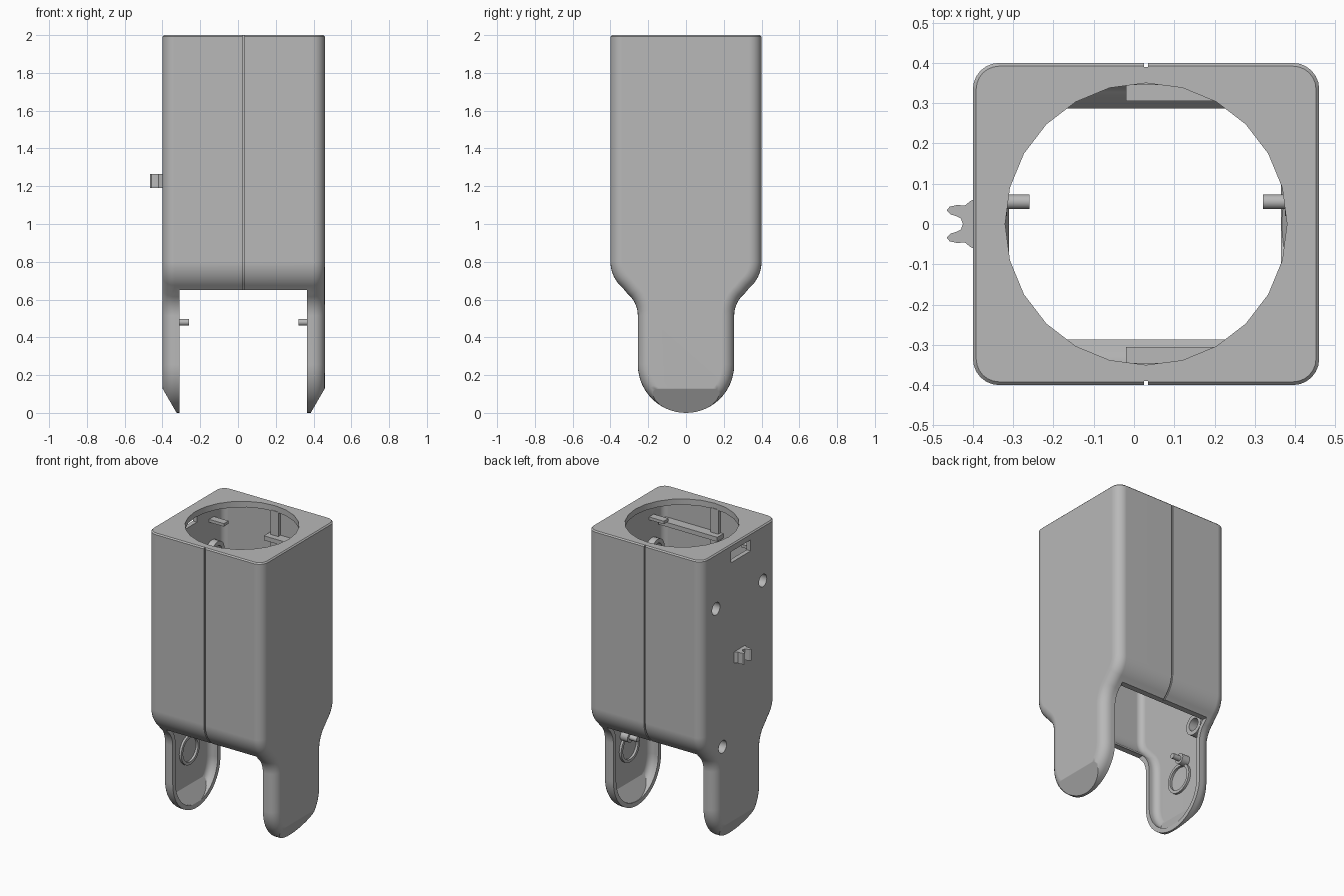
import bpy, bmesh, math
from mathutils import Vector, Matrix

if "Cube" in bpy.data.objects:
    bpy.data.objects.remove(bpy.data.objects["Cube"])

MID = 0.03      # x of the seam between the two shells
HALF = 0.43     # half width of the body in x
WALL = 0.03     # wall thickness

grey = bpy.data.materials.new("plain grey")
grey.use_nodes = True
colour = (0.48, 0.48, 0.48, 1)
grey.diffuse_color = colour
grey.node_tree.nodes["Principled BSDF"].inputs["Base Color"].default_value = colour


def finish(bm, name):
    bmesh.ops.recalc_face_normals(bm, faces=bm.faces)
    mesh = bpy.data.meshes.new(name)
    bm.to_mesh(mesh)
    bm.free()
    mesh.materials.append(grey)
    ob = bpy.data.objects.new(name, mesh)
    bpy.context.collection.objects.link(ob)
    return ob


def select(ob):
    bpy.ops.object.select_all(action='DESELECT')
    ob.select_set(True)
    bpy.context.view_layer.objects.active = ob


def smooth(ob):
    select(ob)
    bpy.ops.object.shade_smooth_by_angle(angle=math.radians(30))


def cut(ob, cutter):
    mod = ob.modifiers.new("cut", 'BOOLEAN')
    mod.operation, mod.solver, mod.object = 'DIFFERENCE', 'EXACT', cutter
    select(ob)
    bpy.ops.object.modifier_apply(modifier=mod.name)
    bpy.data.objects.remove(cutter)


def extrude(points, direction):
    bm = bmesh.new()
    face = bm.faces.new([bm.verts.new(p) for p in points])
    new = bmesh.ops.extrude_face_region(bm, geom=[face])["geom"]
    bmesh.ops.translate(bm, vec=direction,
                        verts=[v for v in new if isinstance(v, bmesh.types.BMVert)])
    return bm


def arc(cy, cz, r, a0, a1, n):
    steps = [math.radians(a0 + (a1 - a0) * i / n) for i in range(n + 1)]
    return [(cy + r * math.cos(a), cz + r * math.sin(a)) for a in steps]


def side_outline(t):
    # Wide body, S-shaped shoulder, narrow leg with a round end, shrunk by t
    half = [(0.40 - t, 2.3)]
    half += arc(0.22, 0.80, 0.18 - t, 0, -50, 8)
    half += arc(0.405, 0.515, 0.15 + t, 130, 180, 6)
    half += arc(0, 0.255, 0.255 - t, 0, -90, 14)
    return half + [(-y, z) for y, z in reversed(half[:-1])]


def shell(name, t, top, radius, chamfer):
    hw = HALF - t
    bm = extrude([(MID - hw, y, z) for y, z in side_outline(t)], (2 * hw, 0, 0))
    rims = [e for e in bm.edges if abs(e.verts[0].co.x - e.verts[1].co.x) < 1e-5]
    bmesh.ops.bevel(bm, geom=rims, offset=radius, segments=6, profile=0.5,
                    affect='EDGES', clamp_overlap=False)
    # Flat top, and a slanted outer face at the foot of each leg
    planes = [(Vector((0, 0, top)), Vector((0, 0, 1)))]
    for s in (-1, 1):
        n = Vector((s * 0.866, 0, -0.5))
        planes.append((Vector((MID + s * HALF, 0, 0.13)) - n * t, n))
    for co, no in planes:
        bmesh.ops.bisect_plane(bm, geom=bm.verts[:] + bm.edges[:] + bm.faces[:],
                               plane_co=co, plane_no=no, clear_outer=True)
        bmesh.ops.holes_fill(bm, edges=[e for e in bm.edges if e.is_boundary], sides=0)
    if chamfer:
        edges = [e for e in bm.edges
                 if all(abs(v.co.z - top) < 1e-5 for v in e.verts)]
        bmesh.ops.bevel(bm, geom=edges, offset=chamfer, segments=1, affect='EDGES')
    return finish(bm, name)


def box(name, x, y, z):
    bm = extrude([(x[0], y[0], z[0]), (x[1], y[0], z[0]),
                  (x[1], y[1], z[0]), (x[0], y[1], z[0])], (0, 0, z[1] - z[0]))
    return finish(bm, name)


def cylinder(name, centre, r, depth, axis, sides=24):
    bm = bmesh.new()
    turn = Matrix.Rotation(math.pi / 2, 4, 'Y') if axis == 'X' else Matrix()
    bmesh.ops.create_cone(bm, cap_ends=True, segments=sides, radius1=r, radius2=r,
                          depth=depth, matrix=Matrix.Translation(centre) @ turn)
    return finish(bm, name)


def wall_post(name, side, y, z, height, r, hole=0):
    # Round post standing on the inside of a side wall
    base = HALF - WALL + 0.005
    x = MID + side * (base - height / 2)
    ob = cylinder(name, (x, y, z), r, height, 'X')
    if hole:
        cut(ob, cylinder("cutter", (x, y, z), hole, height + 0.1, 'X'))
    smooth(ob)


# Hollow body with two legs
body = shell("body", 0, 2.0, 0.065, 0.008)
cut(body, shell("cutter", WALL, 1.96, 0.04, 0))
cut(body, box("cutter", (-0.31, 0.365), (-1, 1), (-0.5, 0.65)))
cut(body, cylinder("cutter", (MID, 0, 2), 0.35, 0.2, 'Z'))

# Seam groove down the front and back
def slab(t, x0, x1):
    return finish(extrude([(x0, y, z) for y, z in side_outline(t)], (x1 - x0, 0, 0)), "cutter")


groove = slab(-0.05, MID - 0.005, MID + 0.005)
cut(groove, slab(0.01, MID - 0.02, MID + 0.02))
cut(body, groove)

# Slot and screw holes in the right wall
cut(body, box("cutter", (-0.45, -0.34), (-0.12, 0.09), (1.88, 1.955)))
screws = [(-0.25, 1.63), (0.25, 1.63), (0.18, 0.67)]
for y, z in screws:
    cut(body, cylinder("cutter", (-0.39, y, z), 0.042, 0.12, 'X'))
smooth(body)
body.modifiers.new("even_shading", 'WEIGHTED_NORMAL').keep_sharp = True

# Inner posts, rings and pins on both walls
for side, label in ((-1, "right"), (1, "left")):
    for i, (y, z) in enumerate(screws):
        wall_post(f"{label}_screw_post_{i + 1}", side, y, z, 0.05, 0.07, 0.042)
    wall_post(label + "_leg_ring", side, 0, 0.38, 0.02, 0.10, 0.08)
    wall_post(label + "_pin_base", side, 0.055, 0.48, 0.06, 0.035)
    wall_post(label + "_pin", side, 0.055, 0.48, 0.115, 0.018)
    for end, tag in ((-1, "front"), (1, "back")):
        xs = sorted(MID + side * d for d in (0.29, 0.405))
        ys = sorted(end * d for d in (0.22, 0.27))
        box(f"{label}_{tag}_clip", xs, ys, (1.83, 1.85))

# Joining bars and seam ribs on the front and back walls
for end, tag in ((-1, "front"), (1, "back")):
    box(tag + "_joining_bar", (-0.02, 0.42), sorted((end * 0.305, end * 0.375)), (1.77, 1.80))
    box(tag + "_seam_rib", (0.0, 0.06), sorted((end * 0.345, end * 0.375)), (0.82, 1.965))

# Forked cable hook on the right wall
fork = [(-0.39, 0.065), (-0.405, 0.058), (-0.42, 0.046), (-0.44, 0.047),
        (-0.458, 0.043), (-0.465, 0.034), (-0.456, 0.024), (-0.44, 0.019),
        (-0.43, 0.014), (-0.425, 0)]
fork += [(x, -y) for x, y in reversed(fork[:-1])]
smooth(finish(extrude([(x, y, 1.19) for x, y in fork], (0, 0, 0.075)), "cable_hook"))
bpy.ops.object.select_all(action='DESELECT')
